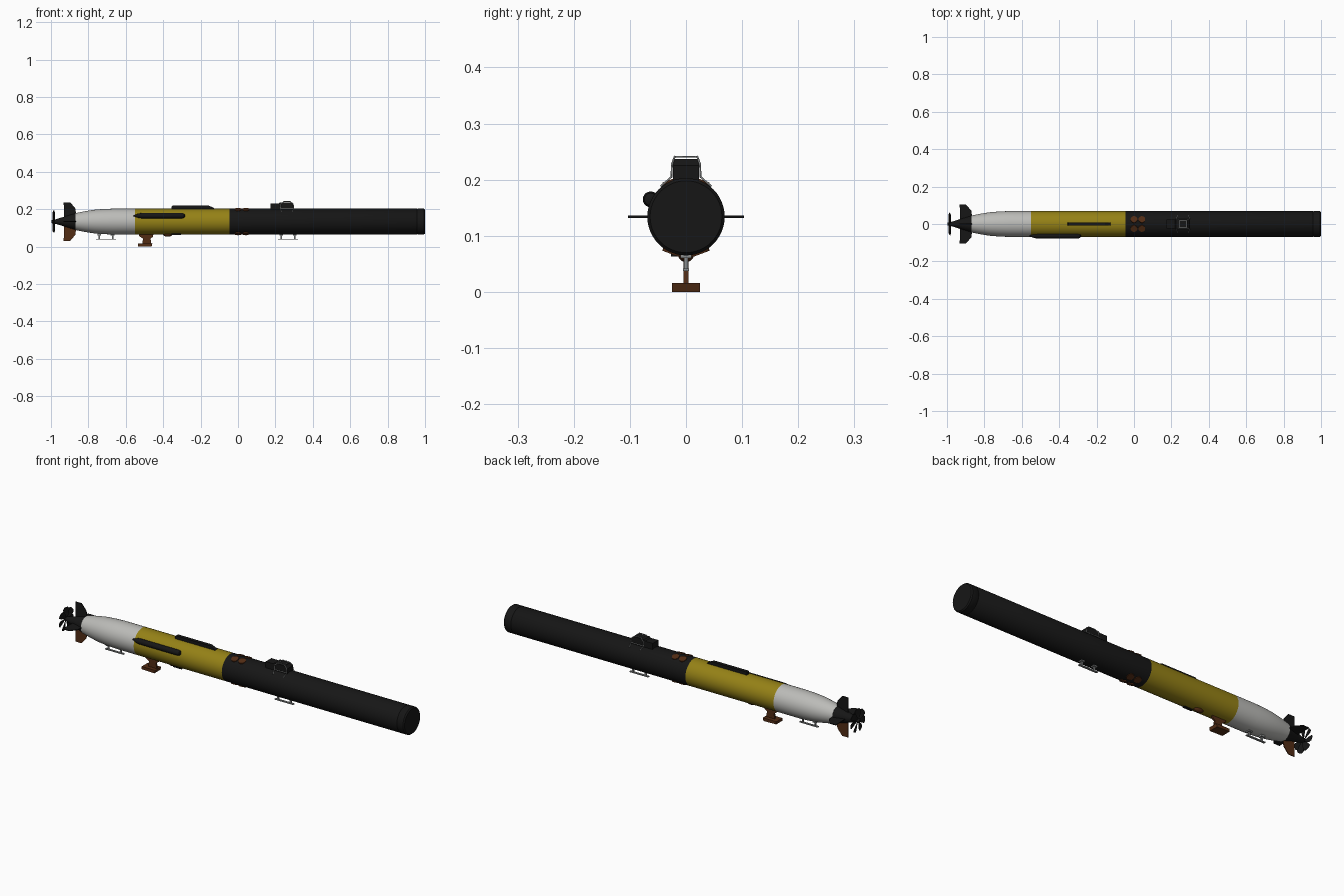
import bpy, bmesh
from math import cos, sin, pi, radians
from mathutils import Matrix, Vector

cube = bpy.data.objects.get("Cube")
if cube:
    bpy.data.objects.remove(cube)

AXIS_Z, R = 0.134, 0.069


def material(name, rgb):
    m = bpy.data.materials.new(name)
    m.use_nodes = True
    m.diffuse_color = (*rgb, 1)
    m.node_tree.nodes["Principled BSDF"].inputs["Base Color"].default_value = (*rgb, 1)
    return m


BLACK = material("matte black", (0.008, 0.008, 0.008))
YELLOW = material("hull yellow", (0.30, 0.22, 0.008))
WHITE = material("hull white", (0.50, 0.50, 0.48))
BROWN = material("copper brown", (0.085, 0.025, 0.007))
STEEL = material("steel grey", (0.26, 0.27, 0.27))


def finish(name, bm, mat, smooth=True):
    bmesh.ops.recalc_face_normals(bm, faces=bm.faces)
    mesh = bpy.data.meshes.new(name)
    bm.to_mesh(mesh)
    bm.free()
    mesh.materials.append(mat)
    ob = bpy.data.objects.new(name, mesh)
    bpy.context.collection.objects.link(ob)
    if smooth:
        bpy.ops.object.select_all(action='DESELECT')
        ob.select_set(True)
        bpy.context.view_layer.objects.active = ob
        bpy.ops.object.shade_smooth_by_angle(angle=radians(35))
    return ob


def lathe(name, profile, mat, y=0, z=AXIS_Z, sides=48):
    """Revolve (x, radius) points around a line along x and cap both ends."""
    bm = bmesh.new()
    rings = [[bm.verts.new((x, y + r * cos(2 * pi * i / sides), z + r * sin(2 * pi * i / sides)))
              for i in range(sides)] for x, r in profile]
    for a, b in zip(rings, rings[1:]):
        for i in range(sides):
            j = (i + 1) % sides
            bm.faces.new((a[i], a[j], b[j], b[i]))
    bm.faces.new(rings[0])
    bm.faces.new(rings[-1])
    return finish(name, bm, mat)


def slab(name, outline, width, mat, y=0, roll=0):
    """Extrude an (x, z) outline across y, then roll it around the hull axis."""
    bm = bmesh.new()
    face = bm.faces.new([bm.verts.new((x, y - width / 2, z)) for x, z in outline])
    out = bmesh.ops.extrude_face_region(bm, geom=[face])
    bmesh.ops.translate(bm, vec=(0, width, 0),
                        verts=[v for v in out["geom"] if isinstance(v, bmesh.types.BMVert)])
    pivot = Vector((0, 0, AXIS_Z))
    bmesh.ops.rotate(bm, cent=pivot, matrix=Matrix.Rotation(roll, 3, 'X'), verts=bm.verts)
    return finish(name, bm, mat, False)


def box(name, x0, x1, z0, z1, width, mat, y=0):
    return slab(name, [(x0, z0), (x1, z0), (x1, z1), (x0, z1)], width, mat, y)


def wire(name, points, radius, mat):
    curve = bpy.data.curves.new(name, 'CURVE')
    curve.dimensions = '3D'
    curve.bevel_depth, curve.bevel_resolution, curve.use_fill_caps = radius, 1, True
    spline = curve.splines.new('POLY')
    spline.points.add(len(points) - 1)
    for p, co in zip(spline.points, points):
        p.co = (*co, 1)
    curve.materials.append(mat)
    ob = bpy.data.objects.new(name, curve)
    bpy.context.collection.objects.link(ob)
    bpy.ops.object.select_all(action='DESELECT')
    ob.select_set(True)
    bpy.context.view_layer.objects.active = ob
    bpy.ops.object.convert(target='MESH')


# Hull sections
lathe("nose_section", [(-0.045, R), (0.955, R), (0.958, R - 0.002), (0.961, R),
                       (0.994, R), (1.0, R - 0.005)], BLACK)
lathe("middle_section", [(-0.55, R), (-0.045, R)], YELLOW)
lathe("tail_section", [(-0.87, 0.045), (-0.82, 0.055), (-0.77, 0.063), (-0.72, 0.067),
                       (-0.67, R), (-0.55, R)], WHITE)
lathe("tail_cone", [(-0.998, 0.006), (-0.99, 0.011), (-0.975, 0.012), (-0.93, 0.026),
                    (-0.87, 0.044)], BLACK)

# Propeller with overlapping pitched blades
bm = bmesh.new()
for k in range(7):
    turn = Matrix.Rotation(2 * pi * k / 7, 3, 'X')
    rows = []
    for r, half, pitch in ((0.008, 0.006, 0.8), (0.03, 0.015, 0.35),
                           (0.05, 0.019, 0.25), (0.06, 0.010, 0.2)):
        rows.append([bm.verts.new(turn @ Vector((s * half * sin(pitch), s * half * cos(pitch), r))
                                  + Vector((-0.985, 0, AXIS_Z))) for s in (-1, 1)])
    for a, b in zip(rows, rows[1:]):
        bm.faces.new((a[0], a[1], b[1], b[0]))
propeller = finish("propeller", bm, BLACK, False)
thick = propeller.modifiers.new("thickness", 'SOLIDIFY')
thick.thickness, thick.offset = 0.002, 0

# Four tail fins, the lower one copper
fin = [(-0.93, 0.155), (-0.865, 0.17), (-0.87, 0.205), (-0.897, 0.237), (-0.932, 0.237)]
for k, (name, mat) in enumerate((("upper_fin", BLACK), ("right_fin", BLACK),
                                 ("lower_fin", BROWN), ("left_fin", BLACK))):
    slab(name, fin, 0.004, mat, roll=k * pi / 2)

# Side tube and top antenna
lathe("side_tube", [(-0.558, 0.003), (-0.53, 0.013), (-0.515, 0.014), (-0.298, 0.014),
                    (-0.288, 0.011), (-0.284, 0.005)], BLACK, -0.063, 0.165, 20)
slab("top_antenna", [(-0.355, 0.195), (-0.12, 0.195), (-0.128, 0.206), (-0.155, 0.219),
                     (-0.35, 0.219), (-0.355, 0.215)], 0.018, BLACK)

# Top sensor block with its wire guard
slab("top_sensor", [(0.175, 0.195), (0.298, 0.195), (0.298, 0.225), (0.285, 0.237),
                    (0.225, 0.237), (0.218, 0.231), (0.175, 0.231)], 0.046, BLACK)
MID = 0.262
for s in (-1, 1):
    side = [(-0.03, 0.045, 0.188), (-0.036, 0.026, 0.205), (-0.034, 0.025, 0.228),
            (-0.018, 0.020, 0.241)]
    loop = [(MID + x, s * y, z) for x, y, z in side]
    wire("guard_side", loop + [(2 * MID - x, y, z) for x, y, z in reversed(loop)], 0.0018, STEEL)
    wire("guard_lower_rail", [(MID + d, s * 0.026, 0.205) for d in (-0.036, 0.036)], 0.0018, STEEL)
    wire("guard_crossbar", [(MID + s * 0.018, y, 0.241) for y in (-0.02, 0.02)], 0.0018, STEEL)

# Round transducers, four on top and four below
for side in (1, -1):
    for x in (0.0, 0.042):
        for s in (-1, 1):
            bm = bmesh.new()
            tilt = Matrix.Rotation(s * 0.36 + (pi if side < 0 else 0), 4, 'X')
            place = Matrix.Translation((x, 0, AXIS_Z)) @ tilt @ Matrix.Translation((0, 0, R - 0.002))
            bmesh.ops.create_cone(bm, cap_ends=True, segments=24, radius1=0.019, radius2=0.018,
                                  depth=0.009, matrix=place)
            finish("transducer", bm, BROWN)

# Lower skid handles
for centre in (-0.7065, 0.267):
    box("skid_bar", centre - 0.053, centre + 0.053, 0.037, 0.042, 0.010, STEEL)
    for d in (-0.036, 0.036):
        box("skid_post", centre + d - 0.004, centre + d + 0.004, 0.04, 0.073, 0.007, STEEL)
        box("skid_foot", centre + d - 0.010, centre + d + 0.010, 0.060, 0.070, 0.020, STEEL)

# Lower mast with its cross foot
slab("mast", [(-0.532, 0.07), (-0.452, 0.07), (-0.455, 0.052), (-0.468, 0.043), (-0.462, 0.01),
              (-0.512, 0.01), (-0.508, 0.043), (-0.528, 0.056)], 0.009, BROWN)
slab("mast_foot", [(-0.535, 0.002), (-0.462, 0.0), (-0.458, 0.016), (-0.535, 0.016)], 0.05, BROWN)

# Belly dome and small belly box
bm = bmesh.new()
bmesh.ops.create_uvsphere(bm, u_segments=24, v_segments=12, radius=0.027,
                          matrix=Matrix.Translation((-0.375, 0, 0.069))
                          @ Matrix.Diagonal((1, 0.55, 0.6, 1)))
finish("belly_dome", bm, BROWN)
box("belly_box", -0.355, -0.305, 0.063, 0.08, 0.014, BLACK, -0.02)
